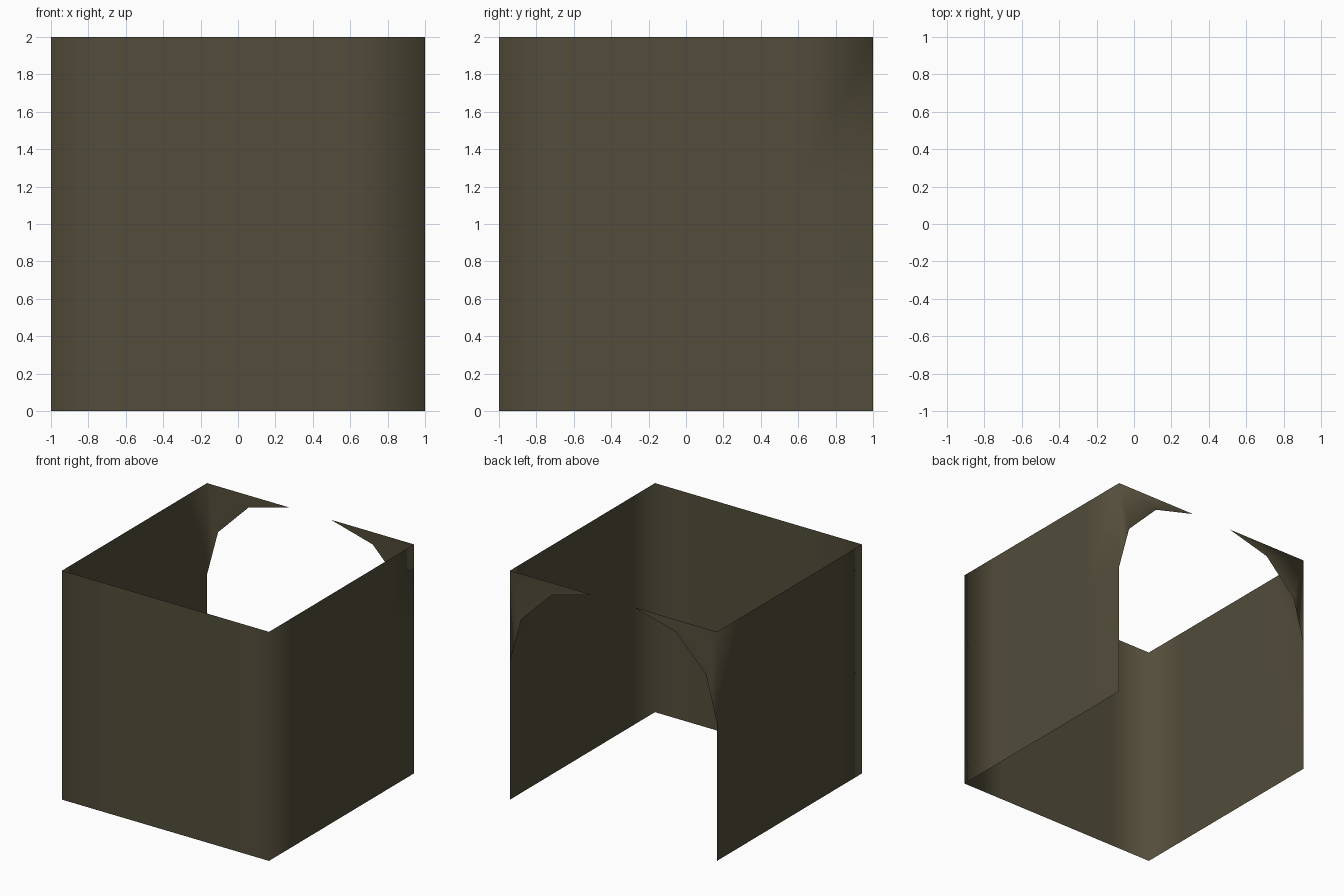
import bpy, bmesh, math

if "Cube" in bpy.data.objects:
    bpy.data.objects.remove(bpy.data.objects["Cube"])

R = 0.8          # arch corner radius
CX, CZ = 0.2, 1.2  # arch corner centre

mat = bpy.data.materials.new("dark olive brown")
mat.diffuse_color = (0.085, 0.073, 0.042, 1)
mat.use_nodes = True
mat.node_tree.nodes["Principled BSDF"].inputs["Base Color"].default_value = mat.diffuse_color

bm = bmesh.new()

# Three thin walls: left, front and right, as one strip wrapped around the plan
steps = [-1, -0.6, -0.2, 0.2, 0.6, 1]
plan = [(-1, -t) for t in steps]
plan += [(t, -1) for t in steps[1:]]
plan += [(1, t) for t in steps[1:]]
rows = [[bm.verts.new((x, y, z)) for x, y in plan] for z in (0, CZ, 2)]
for low, high in zip(rows, rows[1:]):
    for i in range(len(plan) - 1):
        bm.faces.new((low[i], low[i + 1], high[i + 1], high[i]))

# Back wall: only the two arch spandrels, sharing the side wall corners
for side, end in ((-1, 0), (1, -1)):
    corner, spring = rows[2][end], rows[1][end]
    arc = [spring]
    for k in (1, 2, 3):
        a = math.radians(30 * k)
        arc.append(bm.verts.new((side * (CX + R * math.cos(a)), 1,
                                 CZ + R * math.sin(a))))
    for a, b in zip(arc, arc[1:]):
        bm.faces.new((corner, a, b) if side > 0 else (corner, b, a))

# Smooth shading all round, as on the soft-lit corners
for f in bm.faces:
    f.smooth = True

mesh = bpy.data.meshes.new("arched_wall_shell")
bm.to_mesh(mesh)
bm.free()
mesh.materials.append(mat)
shell = bpy.data.objects.new("arched_wall_shell", mesh)
bpy.context.collection.objects.link(shell)
